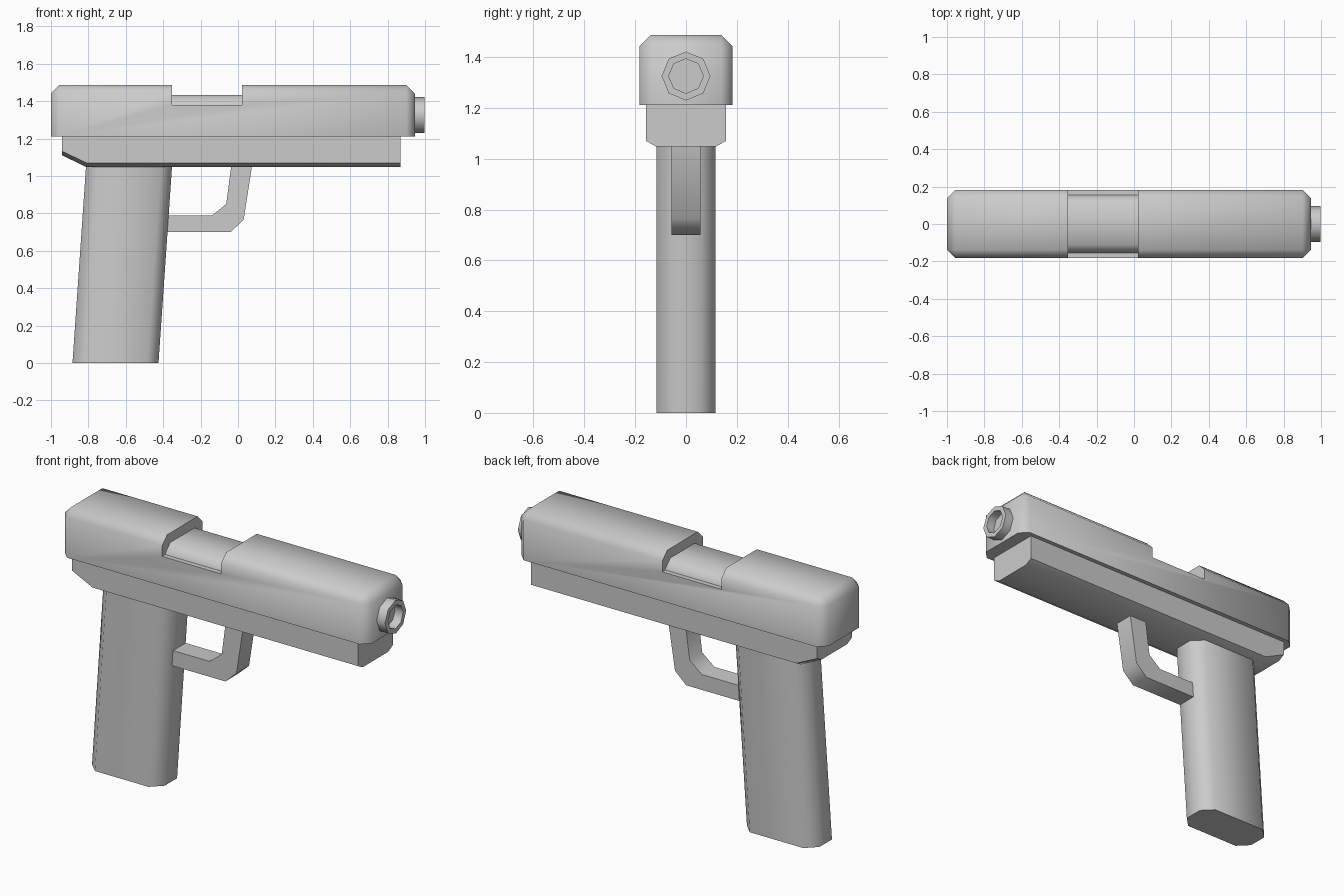
import bpy, bmesh
from math import radians, cos, sin, tau

if "Cube" in bpy.data.objects:
    bpy.data.objects.remove(bpy.data.objects["Cube"])


def finish(name, bm, angle=50):
    bmesh.ops.recalc_face_normals(bm, faces=bm.faces)
    mesh = bpy.data.meshes.new(name)
    bm.to_mesh(mesh)
    bm.free()
    ob = bpy.data.objects.new(name, mesh)
    bpy.context.collection.objects.link(ob)
    smooth(ob, angle)
    return ob


def smooth(ob, angle=50):
    bpy.ops.object.select_all(action='DESELECT')
    bpy.context.view_layer.objects.active = ob
    ob.select_set(True)
    bpy.ops.object.shade_smooth_by_angle(angle=radians(angle))


def loft(name, rings, closed=False):
    """Skin a list of equal-length rings; cap the ends or join them up."""
    bm = bmesh.new()
    vs = [[bm.verts.new(p) for p in r] for r in rings]
    n = len(vs[0])
    pairs = list(zip(vs, vs[1:])) + ([(vs[-1], vs[0])] if closed else [])
    for a, b in pairs:
        for i in range(n):
            j = (i + 1) % n
            bm.faces.new((a[i], a[j], b[j], b[i]))
    if not closed:
        bm.faces.new(vs[0])
        bm.faces.new(vs[-1])
    return finish(name, bm)


def box(name, x0, x1, hy, z0, z1, bevel=0, pick=None):
    bm = bmesh.new()
    bmesh.ops.create_cube(bm, size=1)
    for v in bm.verts:
        v.co.x = x1 if v.co.x > 0 else x0
        v.co.y = hy if v.co.y > 0 else -hy
        v.co.z = z1 if v.co.z > 0 else z0
    if bevel:
        edges = [e for e in bm.edges if pick(e.verts[0].co, e.verts[1].co)]
        bmesh.ops.bevel(bm, geom=edges, offset=bevel, segments=1,
                        profile=0.5, affect='EDGES')
    return finish(name, bm)


# Upper body: every edge chamfered except along the bottom, with a cross notch
upper_body = box("upper_body", -1, 0.945, 0.183, 1.212, 1.487, 0.045,
                 lambda a, b: max(a.z, b.z) > 1.3)
cutter = box("notch_cutter", -0.352, 0.022, 0.4, 1.38, 1.7)
cutter.hide_render = True
cut = upper_body.modifiers.new("notch", 'BOOLEAN')
cut.operation = 'DIFFERENCE'
cut.solver = 'EXACT'
cut.object = cutter
bpy.context.view_layer.objects.active = upper_body
bpy.ops.object.modifier_apply(modifier="notch")
bpy.data.objects.remove(cutter)
smooth(upper_body)

# Inner block seen through the notch
box("inner_block", -0.37, 0.04, 0.155, 1.34, 1.432, 0.045,
    lambda a, b: min(a.z, b.z) > 1.4 and abs(a.y - b.y) < 0.01)

# Octagonal front ring with a recess
def octagon(x, r):
    return [(x, r * cos(tau * i / 8), 1.325 + r * sin(tau * i / 8)) for i in range(8)]

loft("front_ring", [octagon(0.92, 0.096), octagon(0.998, 0.096),
                    octagon(0.998, 0.068), octagon(0.947, 0.068)])

# Lower frame: chamfered underside, sloping up at the rear
def frame_ring(x, side, bottom):
    half = [(0.158, 1.215), (0.158, side), (0.116, bottom)]
    return [(x, y, z) for y, z in half] + [(x, -y, z) for y, z in reversed(half)]

loft("frame", [frame_ring(-0.94, 1.132, 1.11), frame_ring(-0.81, 1.07, 1.047),
               frame_ring(0.87, 1.07, 1.047)])

# Raked handle with an eight-sided section
def handle_ring(z, x0, x1, hy=0.116, c=0.06):
    half = [(x0, hy - c), (x0 + c, hy), (x1 - c, hy), (x1, hy - c)]
    return [(x, y, z) for x, y in half] + [(x, -y, z) for x, y in reversed(half)]

loft("handle", [handle_ring(0, -0.885, -0.425), handle_ring(1.06, -0.812, -0.352)])

# Bent guard loop between handle and frame
guard = [((-0.42, 0.70), (-0.42, 0.788)), ((-0.04, 0.70), (-0.14, 0.788)),
         ((0.03, 0.765), (-0.063, 0.85)), ((0.076, 1.06), (-0.035, 1.06))]
loft("guard", [[(o[0], -0.057, o[1]), (o[0], 0.057, o[1]),
                (i[0], 0.057, i[1]), (i[0], -0.057, i[1])] for o, i in guard])
